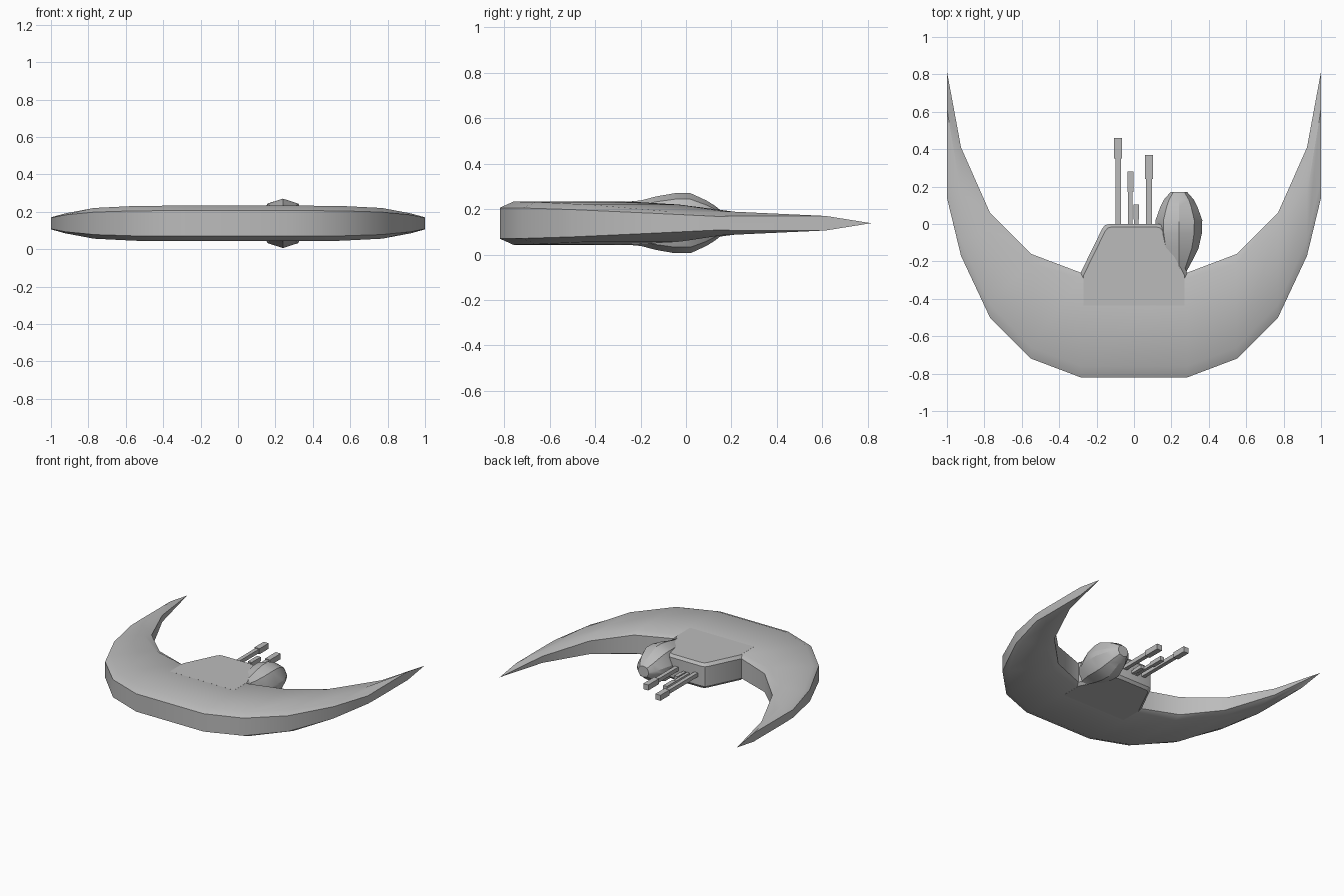
import bpy, bmesh, math

if "Cube" in bpy.data.objects:
    bpy.data.objects.remove(bpy.data.objects["Cube"], do_unlink=True)

MID = 0.138  # height of the horizontal symmetry plane

grey = bpy.data.materials.new("hull_grey")
grey.use_nodes = True
grey.diffuse_color = (0.5, 0.5, 0.5, 1)
grey.node_tree.nodes["Principled BSDF"].inputs["Base Color"].default_value = (0.5, 0.5, 0.5, 1)


def loft(name, rings, smooth=30):
    """Skin a list of equal-length closed rings and cap both ends."""
    bm = bmesh.new()
    loops = [[bm.verts.new(p) for p in ring] for ring in rings]
    for a, b in zip(loops, loops[1:]):
        for i in range(len(a)):
            j = (i + 1) % len(a)
            bm.faces.new((a[i], a[j], b[j], b[i]))
    bm.faces.new(loops[0])
    bm.faces.new(loops[-1])
    bmesh.ops.remove_doubles(bm, verts=bm.verts, dist=0.0005)
    bmesh.ops.recalc_face_normals(bm, faces=bm.faces)
    mesh = bpy.data.meshes.new(name)
    bm.to_mesh(mesh)
    bm.free()
    mesh.materials.append(grey)
    obj = bpy.data.objects.new(name, mesh)
    bpy.context.collection.objects.link(obj)
    bpy.ops.object.select_all(action='DESELECT')
    obj.select_set(True)
    bpy.context.view_layer.objects.active = obj
    if smooth:
        bpy.ops.object.shade_smooth_by_angle(angle=math.radians(smooth))
    return obj


# Crescent wing: fore-and-aft sections lofted from tip to tip
# x, front y, back y, front inset, back inset, half heights: front, top, back
stations = [
    (0.285, -0.82, -0.26, 0.06, 0.03, 0.068, 0.095, 0.075),
    (0.55, -0.72, -0.16, 0.06, 0.05, 0.067, 0.093, 0.070),
    (0.77, -0.50, 0.06, 0.07, 0.09, 0.060, 0.082, 0.050),
    (0.925, -0.17, 0.41, 0.08, 0.25, 0.045, 0.053, 0.025),
    (1.0, 0.14, 0.815, 0.10, 0.20, 0.030, 0.032, 0.0),
]


def wing_section(s, side):
    x, front, back, fi, bi, hf, ht, hb = s
    upper = [(front, hf), (front + fi, ht), (back - bi, ht), (back, hb)]
    lower = [(y, -h) for y, h in reversed(upper)]
    return [(side * x, y, MID + h) for y, h in upper + lower]


loft("crescent_wing", [wing_section(s, -1) for s in reversed(stations)]
     + [wing_section(s, 1) for s in stations])

# Central rear block with chamfered rim
half = [(0.285, -0.42), (0.285, -0.26), (0.17, -0.025), (0.155, -0.006), (0.13, 0.0)]
outline = half + [(-x, y) for x, y in reversed(half)]


def block_ring(z, inset):
    return [(x - math.copysign(inset, x), y - inset, MID + z) for x, y in outline]


loft("rear_block", [block_ring(-0.0955, 0.015), block_ring(-0.075, 0),
                    block_ring(0.075, 0), block_ring(0.0955, 0.015)])

# Offset cockpit pod: ridged cross-section swept along y
profile = [(0, 1), (0.66, 0.8), (1, 0.15), (1, -0.15), (0.66, -0.8),
           (0, -1), (-0.66, -0.8), (-1, -0.15), (-1, 0.15), (-0.66, 0.8)]
pod = [(-0.31, 0.01, 0.09), (-0.2, 0.07, 0.1), (-0.13, 0.105, 0.118),
       (-0.05, 0.123, 0.132), (0.02, 0.125, 0.132), (0.09, 0.1, 0.1),
       (0.13, 0.08, 0.075), (0.17, 0.045, 0.042)]
loft("cockpit_pod", [[(0.24 + px * w, y, MID + pz * h) for px, pz in profile]
                     for y, w, h in pod], 25)


# Rear barrels: square rods with thicker ends
def barrel(name, x, z, end, head, thin, thick):
    steps = [(-0.05, thin), (end - head, thin), (end - head, thick), (end, thick)]
    loft(name, [[(x + a * r, y, z + b * r) for a, b in
                 ((-1, -1), (1, -1), (1, 1), (-1, 1))] for y, r in steps], 0)


barrel("right_barrel", -0.085, 0.14, 0.46, 0.11, 0.015, 0.021)
barrel("left_barrel", 0.08, 0.14, 0.37, 0.13, 0.015, 0.021)
barrel("middle_barrel", -0.02, 0.125, 0.28, 0.11, 0.011, 0.016)
barrel("short_barrel", 0.012, 0.125, 0.105, 0.08, 0.011, 0.014)
